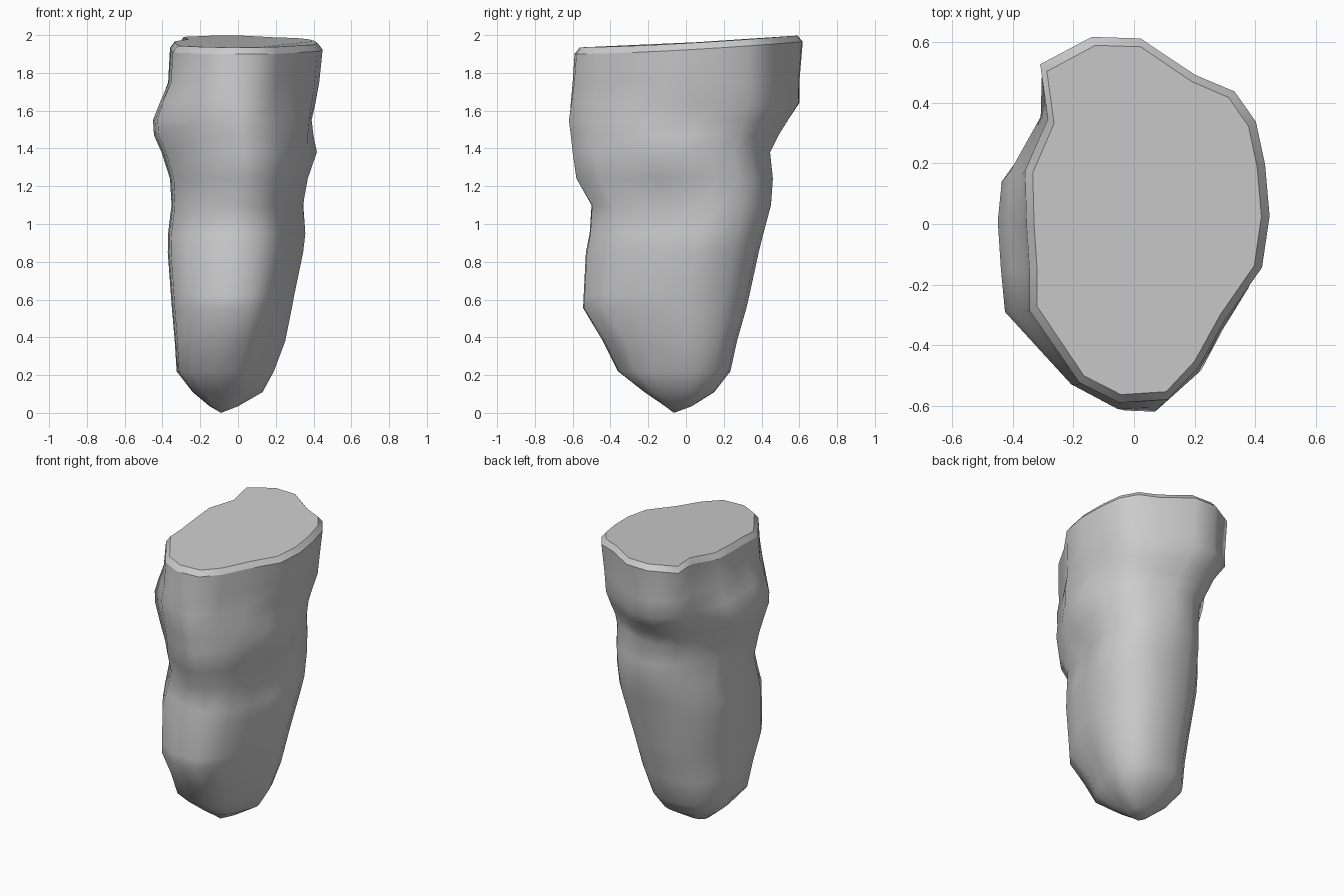
import bpy, bmesh
from mathutils import Vector

if "Cube" in bpy.data.objects:
    bpy.data.objects.remove(bpy.data.objects["Cube"])

# Plan outlines, counter-clockwise from the right side: rim, bulge, lower body
RIM = [(.445, .03), (.43, .2), (.40, .34), (.33, .44), (.20, .495), (.02, .615),
       (-.14, .62), (-.31, .53), (-.285, .35), (-.36, .18), (-.355, .0),
       (-.345, -.15), (-.345, -.28), (-.18, -.52), (-.05, -.585), (.11, -.575),
       (.21, -.47), (.30, -.31), (.42, -.14)]
MID = [(.385, .03), (.38, .17), (.34, .29), (.28, .38), (.17, .43), (.03, .50),
       (-.12, .50), (-.24, .43), (-.29, .31), (-.435, .12), (-.45, .0),
       (-.44, -.15), (-.425, -.29), (-.2, -.51), (-.02, -.605), (.07, -.61),
       (.21, -.49), (.29, -.35), (.375, -.22)]
LOW = [(.285, .0), (.275, .1), (.24, .2), (.18, .27), (.1, .31), (.0, .325),
       (-.12, .315), (-.22, .27), (-.29, .19), (-.34, .1), (-.355, .0),
       (-.35, -.15), (-.34, -.33), (-.26, -.455), (-.1, -.545), (.06, -.54),
       (.16, -.43), (.21, -.29), (.255, -.14)]

# Silhouette stations: z, x min, x max, y min, y max,
# outline blend (0 lower body, 1 bulge, 2 rim)
STATIONS = [
    (.035, -.15, .0, -.11, .03, 0), (.11, -.24, .13, -.22, .15, 0),
    (.22, -.325, .19, -.36, .235, 0), (.38, -.335, .25, -.44, .27, 0),
    (.555, -.35, .285, -.545, .32, 0), (.62, -.355, .297, -.542, .335, 0),
    (.85, -.372, .345, -.53, .385, 0),
    (.95, -.37, .36, -.51, .41, .1), (1.1, -.352, .355, -.50, .45, .25),
    (1.24, -.36, .37, -.58, .46, .55), (1.38, -.405, .385, -.60, .445, .85),
    (1.47, -.445, .38, -.61, .49, 1), (1.55, -.45, .39, -.62, .54, 1.1),
    (1.64, -.415, .41, -.61, .60, 1.6), (1.75, -.37, .43, -.60, .60, 1.9),
    (1.9, -.36, .448, -.59, .618, 2)]

# Local dents (-) and bulges (+): centre, radius, horizontal push
BUMPS = [((.33, -.1, 1.08), .22, -.04), ((.4, -.03, 1.38), .16, .035),
         ((.2, -.3, .36), .22, -.035)]


def unit(outline):
    """Scale an outline into the 0..1 square."""
    xs, ys = zip(*outline)
    return [((x - min(xs)) / (max(xs) - min(xs)),
             (y - min(ys)) / (max(ys) - min(ys))) for x, y in outline]


def lift(y):
    """Upward tilt of the cap towards the back."""
    return .065 * max(0, (y + .58) / 1.2) ** 1.5


bm = bmesh.new()
plans = [unit(LOW), unit(MID), unit(RIM)]
n = len(RIM)
rings = []

# Stone body: blended cross-sections fitted to the silhouette
for z, x0, x1, y0, y1, blend in STATIONS:
    k = min(int(blend), 1)
    t = blend - k
    section = unit([(b[0] * t + a[0] * (1 - t), b[1] * t + a[1] * (1 - t))
                    for a, b in zip(plans[k], plans[k + 1])])
    ring = []
    for u, v in section:
        p = Vector((x0 + u * (x1 - x0), y0 + v * (y1 - y0), z))
        out = Vector((p.x, p.y, 0)).normalized()
        for c, r, amount in BUMPS:
            d = (p - Vector(c)).length / r
            if d < 1:
                p += out * amount * (1 - d * d)
        if z > 1.85:
            p.z += lift(p.y)
        ring.append(bm.verts.new(p))
    rings.append(ring)

# Bevelled rim under the flat cap
top = []
for v in rings[-1]:
    x, y = v.co.x * .935 + .002, v.co.y * .955
    top.append(bm.verts.new((x, y, 1.935 + lift(y))))
rings.append(top)

for a, b in zip(rings, rings[1:]):
    for i in range(n):
        j = (i + 1) % n
        bm.faces.new((a[i], a[j], b[j], b[i]))
bm.faces.new(top)

# Pointed foot
tip = bm.verts.new((-.09, -.065, 0))
for i in range(n):
    bm.faces.new((tip, rings[0][(i + 1) % n], rings[0][i]))
bmesh.ops.recalc_face_normals(bm, faces=bm.faces[:])

# Crisp rim edges; the stone sides are softly shaded
for f in bm.faces:
    f.smooth = True
for ring in rings[-2:]:
    for i in range(n):
        bm.edges.get((ring[i], ring[(i + 1) % n])).smooth = False

mesh = bpy.data.meshes.new("hanging_rock")
bm.to_mesh(mesh)
bm.free()
rock = bpy.data.objects.new("hanging_rock", mesh)
bpy.context.collection.objects.link(rock)
